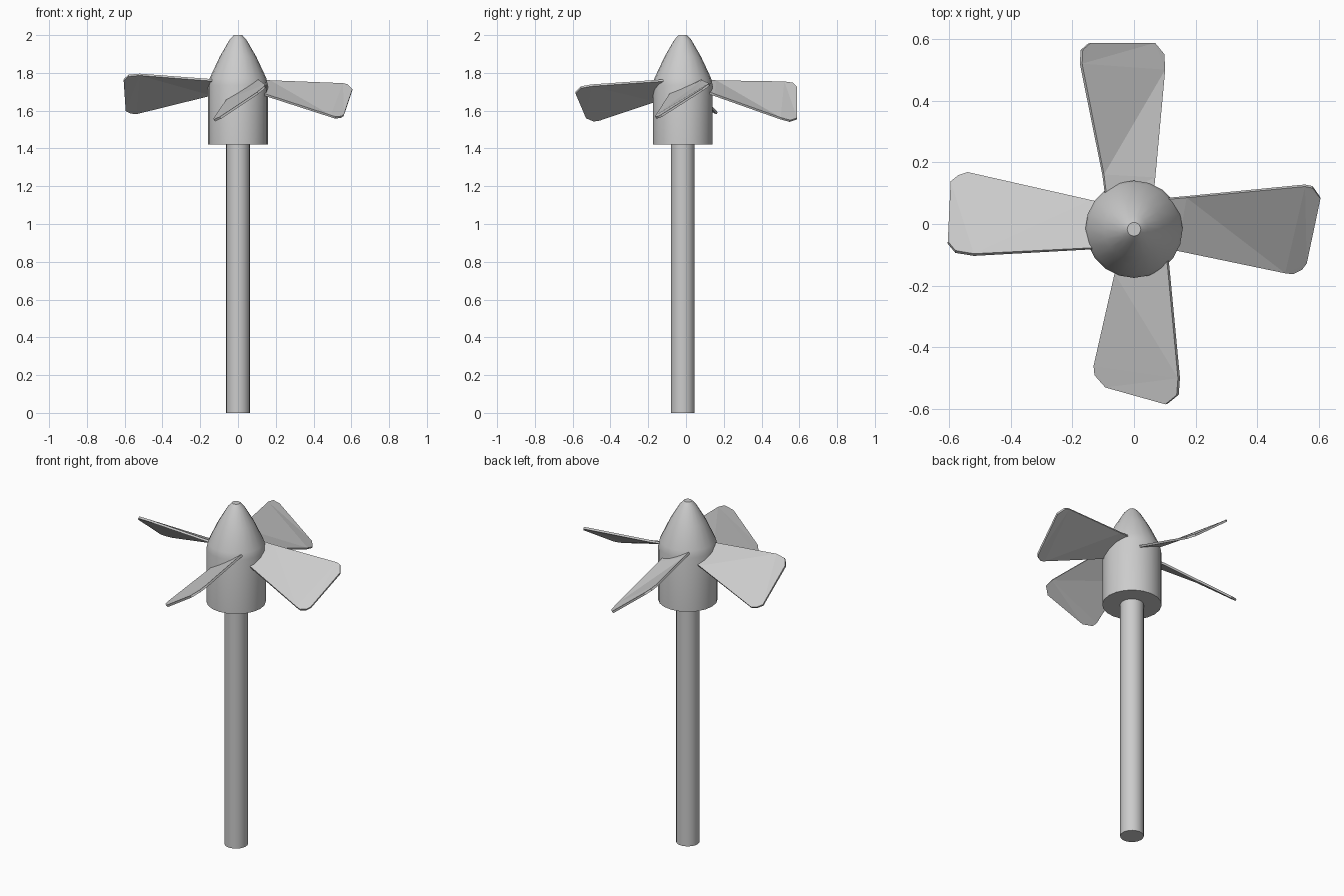
import bpy, bmesh, math

if "Cube" in bpy.data.objects:
    bpy.data.objects.remove(bpy.data.objects["Cube"])

CY = -0.017  # axis of hub and shaft


def finish(name, bm, smooth=True):
    bmesh.ops.recalc_face_normals(bm, faces=bm.faces)
    mesh = bpy.data.meshes.new(name)
    bm.to_mesh(mesh)
    bm.free()
    ob = bpy.data.objects.new(name, mesh)
    bpy.context.collection.objects.link(ob)
    if smooth:
        bpy.ops.object.select_all(action='DESELECT')
        bpy.context.view_layer.objects.active = ob
        ob.select_set(True)
        bpy.ops.object.shade_smooth_by_angle(angle=math.radians(30))
    return ob


def lathe(name, profile, sides):
    """Capped solid of revolution from (radius, z) points."""
    bm = bmesh.new()
    rings = []
    for r, z in profile:
        rings.append([bm.verts.new((r * math.cos(2 * math.pi * i / sides),
                                    CY + r * math.sin(2 * math.pi * i / sides), z))
                      for i in range(sides)])
    for a, b in zip(rings, rings[1:]):
        for i in range(sides):
            j = (i + 1) % sides
            bm.faces.new((a[i], a[j], b[j], b[i]))
    bm.faces.new(rings[0])
    bm.faces.new(rings[-1])
    return finish(name, bm)


def blade(name, quarter, outline, a, b, c, d):
    """Twisted blade; outline is (radial, tangential), height = a + b*t + c*r + d*r*t."""
    co, si = [(1, 0), (0, 1), (-1, 0), (0, -1)][quarter]
    bm = bmesh.new()
    vs = [bm.verts.new((r * co - t * si, r * si + t * co,
                        a + b * t + c * r + d * r * t)) for r, t in outline]
    bm.faces.new(vs)
    bmesh.ops.triangulate(bm, faces=bm.faces[:])
    ob = finish(name, bm, smooth=False)
    mod = ob.modifiers.new("thickness", 'SOLIDIFY')
    mod.thickness = 0.012
    mod.offset = 0


# Shaft
lathe("shaft", [(0.063, 0), (0.063, 1.43)], 20)

# Hub with pointed nose
lathe("hub", [(0.158, 1.42), (0.158, 1.735), (0.15, 1.772), (0.097, 1.885),
              (0.045, 1.975), (0.022, 2.0)], 20)

# Four hand-shaped blades
blade("blade_right", 0,
      [(.08, .08), (.17, .088), (.555, .125), (.58, .12), (.605, .085),
       (.56, -.125), (.545, -.145), (.515, -.16), (.49, -.157), (.14, -.085), (.08, -.075)],
      1.742, .35, -.15, .55)
blade("blade_back", 1,
      [(.08, .09), (.16, .1), (.52, .172), (.565, .17), (.587, .145),
       (.587, -.065), (.55, -.095), (.5, -.098), (.15, -.067), (.08, -.06)],
      1.749, .32, -.24, .79)
blade("blade_left", 2,
      [(.08, .07), (.14, .08), (.52, .1), (.58, .09), (.605, .06),
       (.595, -.135), (.57, -.155), (.54, -.165), (.14, -.075), (.08, -.062)],
      1.725, .4, -.02, .7)
blade("blade_front", 3,
      [(.08, .105), (.14, .112), (.5, .146), (.555, .142), (.585, .105),
       (.53, -.09), (.49, -.125), (.46, -.128), (.16, -.06), (.08, -.05)],
      1.715, .56, -.165, .27)
